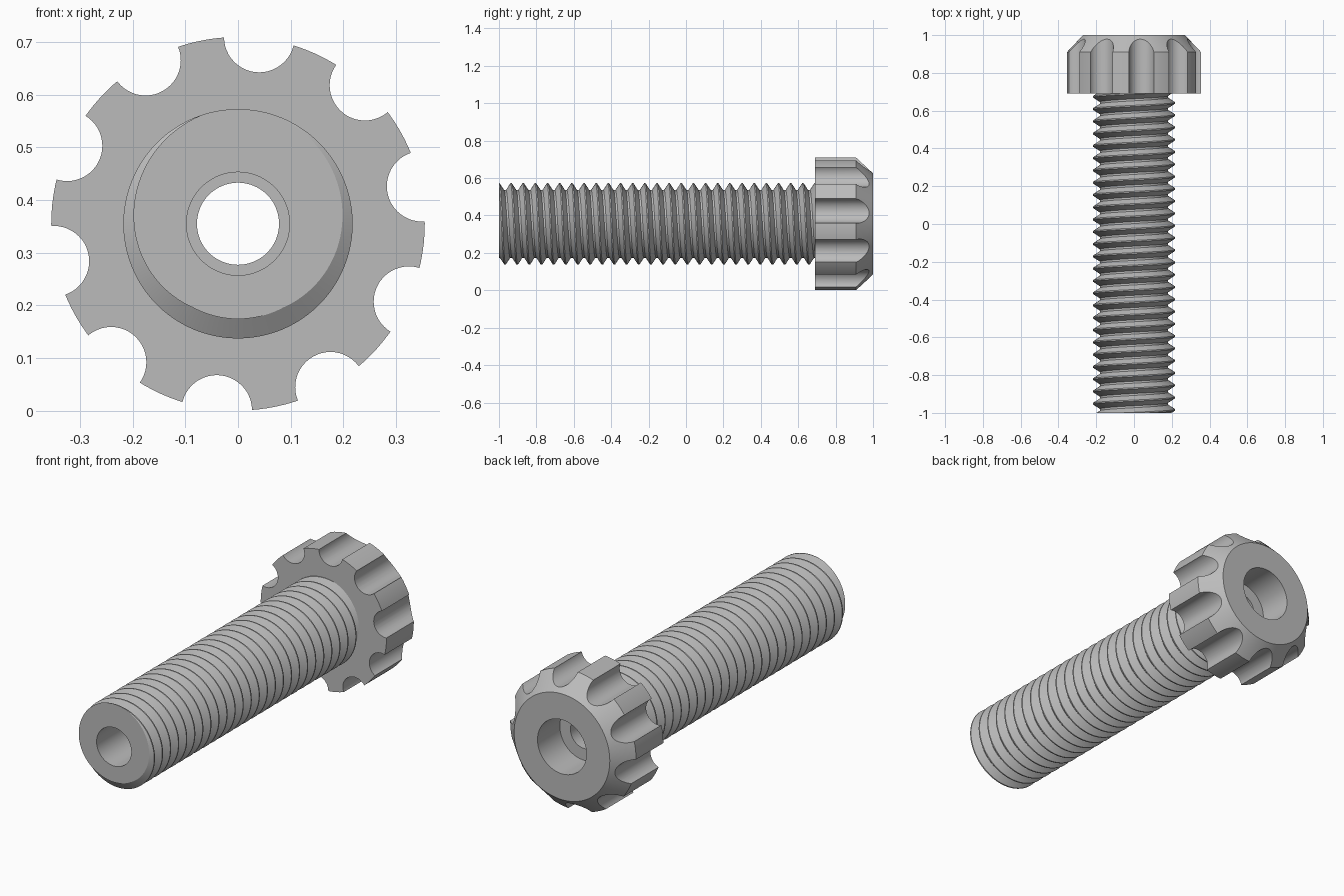
import bpy, bmesh
from math import sin, cos, tau, radians

cube = bpy.data.objects.get("Cube")
if cube:
    bpy.data.objects.remove(cube)

AXIS_Z = 0.355
FRONT, COLLAR, BACK = -1.0, 0.69, 1.0
BORE = 0.098

grey = bpy.data.materials.new("plain grey")
grey.use_nodes = True
colour = (0.5, 0.5, 0.5, 1)
grey.diffuse_color = colour
grey.node_tree.nodes["Principled BSDF"].inputs["Base Color"].default_value = colour


def polar(r, angle, y):
    """Point around the bolt axis, angle measured from the top towards +x."""
    return (r * sin(angle), y, AXIS_Z + r * cos(angle))


def finish(bm, name):
    bmesh.ops.recalc_face_normals(bm, faces=bm.faces)
    mesh = bpy.data.meshes.new(name)
    bm.to_mesh(mesh)
    bm.free()
    mesh.materials.append(grey)
    ob = bpy.data.objects.new(name, mesh)
    bpy.context.collection.objects.link(ob)
    return ob


def select(ob):
    bpy.ops.object.select_all(action='DESELECT')
    ob.select_set(True)
    bpy.context.view_layer.objects.active = ob


def ring(bm, r, y, n):
    return [bm.verts.new(polar(r, tau * i / n, y)) for i in range(n)]


def join_rings(bm, a, b):
    n = len(a)
    for i in range(n):
        j = (i + 1) % n
        bm.faces.new((a[i], a[j], b[j], b[i]))


# Threaded shank: a helical sheet, trimmed flat at both ends
def make_shank():
    n, pitch, turns = 96, 0.065, 26
    profile = [(-0.05, 0.218), (0.05, 0.218), (0.42, 0.181), (0.58, 0.181)]
    bm = bmesh.new()
    cols = [[bm.verts.new(polar(r, tau * i / n, FRONT + pitch * (i / n + f)))
             for f, r in profile]
            for i in range(-2 * n, (turns + 2) * n)]
    for i in range(len(cols) - n - 1):
        a = cols[i] + [cols[i + n][0]]
        b = cols[i + 1] + [cols[i + n + 1][0]]
        for k in range(len(profile)):
            bm.faces.new((a[k], b[k], b[k + 1], a[k + 1]))
    for y, side in ((FRONT, -1), (COLLAR, 1)):
        bmesh.ops.bisect_plane(bm, geom=bm.verts[:] + bm.edges[:] + bm.faces[:],
                               dist=1e-5, plane_co=(0, y, 0),
                               plane_no=(0, side, 0), clear_outer=True)
    loose = [v for v in bm.verts if not v.link_faces]
    bmesh.ops.delete(bm, geom=loose, context='VERTS')
    # End faces around the bore, then the bore wall
    rings = []
    for y in (FRONT, COLLAR):
        rim = [e for e in bm.edges if e.is_boundary
               and all(abs(v.co.y - y) < 1e-4 for v in e.verts)]
        hole = ring(bm, BORE, y, n)
        rim += [bm.edges.new((hole[i - 1], hole[i])) for i in range(n)]
        bmesh.ops.triangle_fill(bm, edges=rim, use_beauty=True)
        rings.append(hole)
    join_rings(bm, *rings)
    return finish(bm, "threaded_shank")


# Knob head: lathed solid with a stepped bore and a chamfered back
def make_head():
    profile = [(BORE, COLLAR), (0.355, COLLAR), (0.355, 0.91), (0.27, BACK),
               (0.138, BACK), (0.138, 0.82), (0.078, 0.82), (0.078, 0.76),
               (BORE, 0.76)]
    bm = bmesh.new()
    rings = [ring(bm, r, y, 120) for r, y in profile]
    for i in range(len(rings)):
        join_rings(bm, rings[i - 1], rings[i])
    return finish(bm, "knob_head")


# Ten round grip grooves around the head
def make_groove_cutter():
    bm = bmesh.new()
    n = 48
    for k in range(10):
        cx, _, cz = polar(0.357, radians(6.5 + 36 * k), 0)
        ends = [[bm.verts.new((cx + 0.067 * cos(tau * i / n), y,
                               cz + 0.067 * sin(tau * i / n))) for i in range(n)]
                for y in (COLLAR - 0.1, BACK + 0.1)]
        join_rings(bm, *ends)
        for loop in ends:
            bm.faces.new(loop)
    cutter = finish(bm, "groove_cutter")
    cutter.hide_render = True
    return cutter


shank = make_shank()
head = make_head()
cutter = make_groove_cutter()

select(head)
mod = head.modifiers.new("grooves", 'BOOLEAN')
mod.operation = 'DIFFERENCE'
mod.solver = 'EXACT'
mod.object = cutter
bpy.ops.object.modifier_apply(modifier=mod.name)
bpy.data.objects.remove(cutter)

for ob in (shank, head):
    select(ob)
    bpy.ops.object.shade_smooth_by_angle(angle=radians(25))
